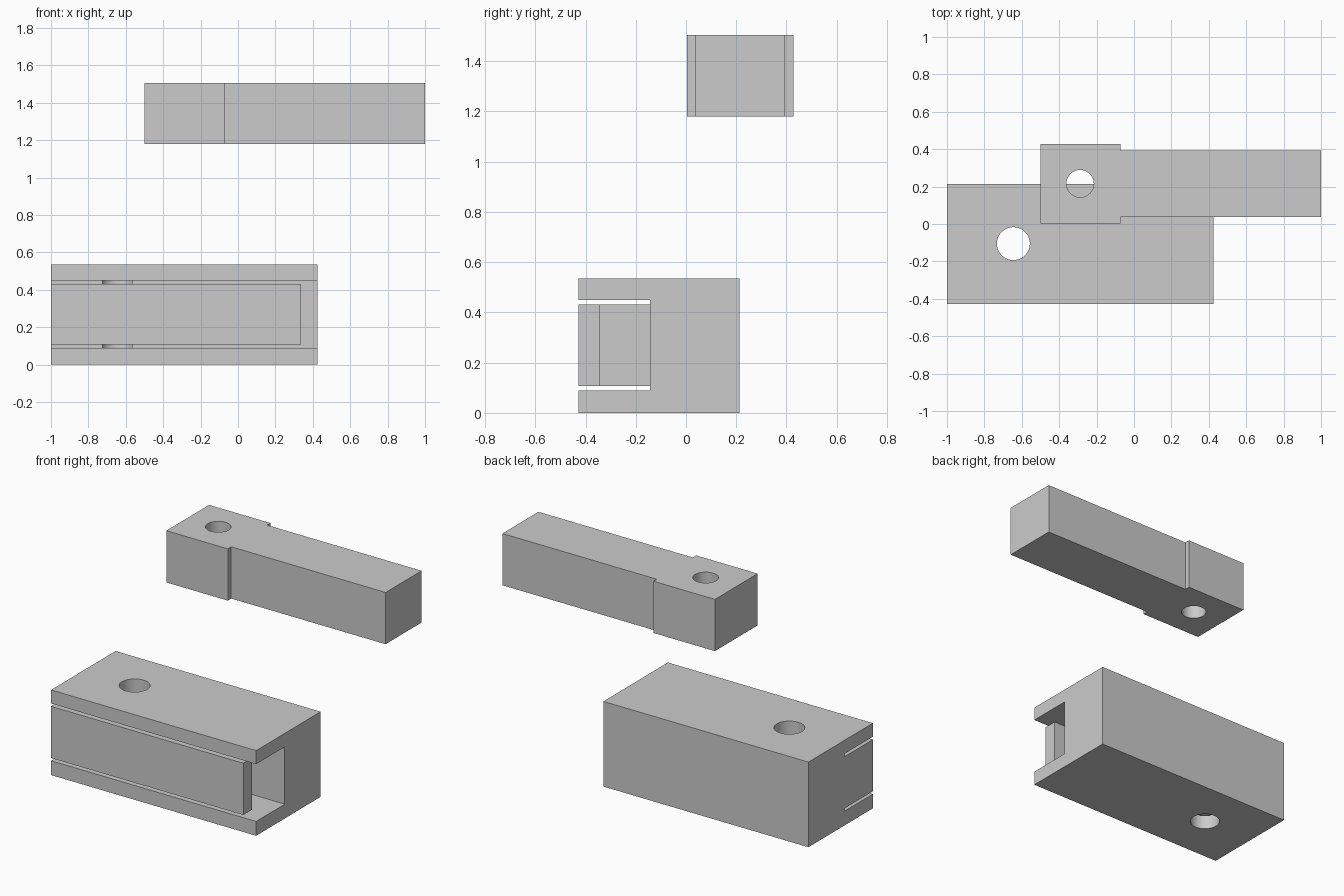
import bpy, bmesh, math

if "Cube" in bpy.data.objects:
    bpy.data.objects.remove(bpy.data.objects["Cube"])


def prism(name, outline, z0, z1):
    """Extrude an xy outline from z0 to z1."""
    bm = bmesh.new()
    face = bm.faces.new([bm.verts.new((x, y, z0)) for x, y in outline])
    ext = bmesh.ops.extrude_face_region(bm, geom=[face])
    for v in ext["geom"]:
        if isinstance(v, bmesh.types.BMVert):
            v.co.z = z1
    bmesh.ops.recalc_face_normals(bm, faces=bm.faces)
    mesh = bpy.data.meshes.new(name)
    bm.to_mesh(mesh)
    bm.free()
    ob = bpy.data.objects.new(name, mesh)
    bpy.context.collection.objects.link(ob)
    return ob


def box(name, x0, x1, y0, y1, z0, z1):
    return prism(name, [(x0, y0), (x1, y0), (x1, y1), (x0, y1)], z0, z1)


def pin_cutter(x, y, r, z0, z1, n=64):
    pts = [(x + r * math.cos(2 * math.pi * i / n), y + r * math.sin(2 * math.pi * i / n))
           for i in range(n)]
    return prism("pin_cutter", pts, z0, z1)


def combine(ob, tool, operation):
    mod = ob.modifiers.new("bool", "BOOLEAN")
    mod.operation, mod.solver, mod.object = operation, "EXACT", tool
    bpy.context.view_layer.objects.active = ob
    bpy.ops.object.modifier_apply(modifier=mod.name)
    bpy.data.objects.remove(tool, do_unlink=True)


# Lower housing: block with a channel along its front
housing = box("housing", -1, 0.425, -0.427, 0.213, 0, 0.535)
combine(housing, box("channel_cutter", -1.2, 0.6, -0.6, -0.143, 0.09, 0.45), "DIFFERENCE")

# Tongue in the channel: solid root at the left, thin front wall to the right
tongue = prism("tongue", [(-1, -0.427), (0.336, -0.427), (0.336, -0.342),
                          (-0.29, -0.342), (-0.29, -0.1), (-1, -0.1)], 0.107, 0.432)
combine(housing, tongue, "UNION")
combine(housing, pin_cutter(-0.645, -0.105, 0.088, -0.2, 0.8), "DIFFERENCE")

# Upper bar: wide square head and narrower shank
bar = prism("bar", [(-0.5, 0.003), (-0.073, 0.003), (-0.073, 0.037), (1, 0.037),
                    (1, 0.394), (-0.073, 0.394), (-0.073, 0.427), (-0.5, 0.427)], 1.18, 1.505)
combine(bar, pin_cutter(-0.288, 0.216, 0.073, 1, 1.7), "DIFFERENCE")

# Smooth hole walls, sharp block edges
for ob in (housing, bar):
    bpy.ops.object.select_all(action="DESELECT")
    ob.select_set(True)
    bpy.context.view_layer.objects.active = ob
    bpy.ops.object.shade_smooth_by_angle(angle=math.radians(30))
